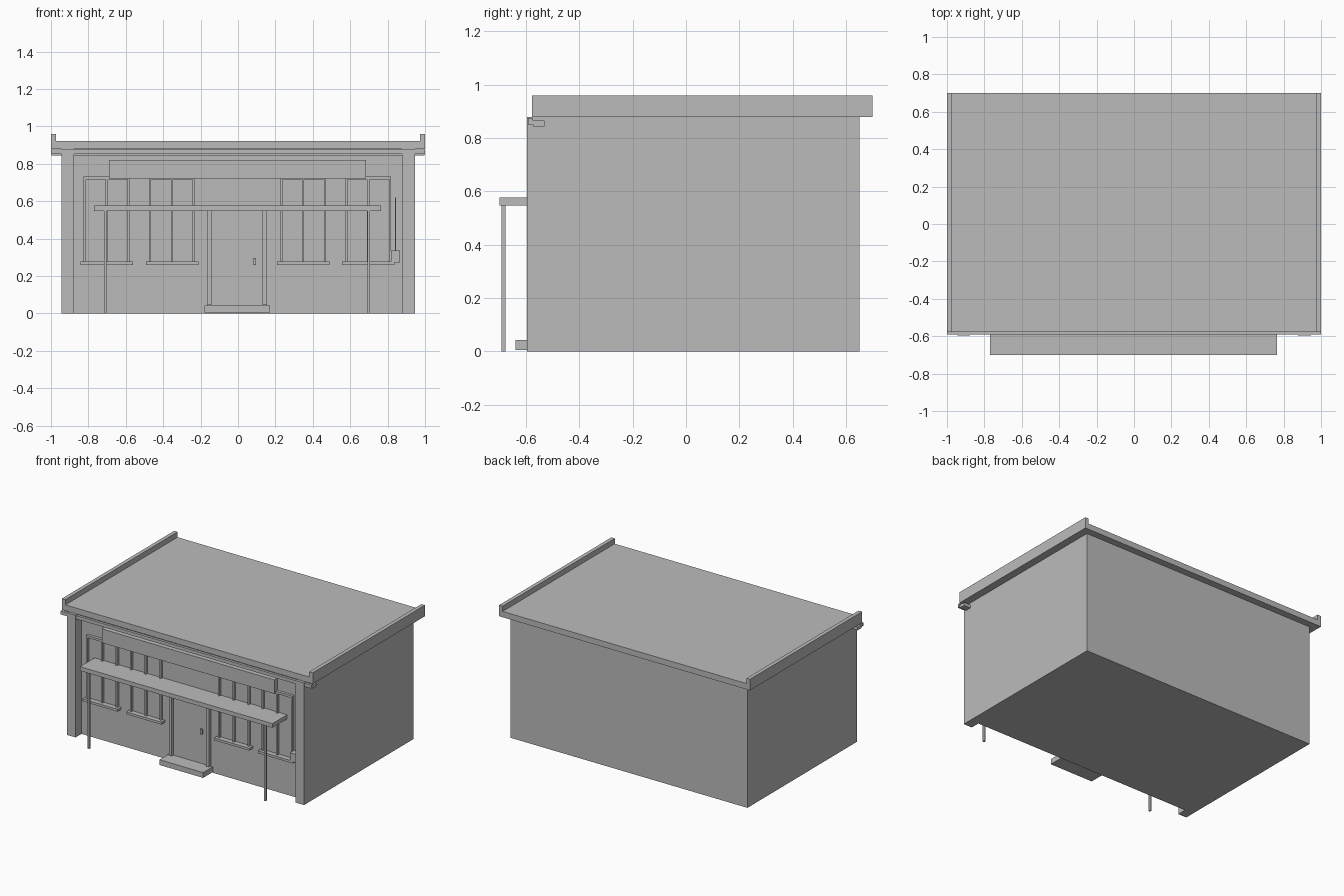
import bpy
import bmesh
from mathutils import Vector

cube = bpy.data.objects.get("Cube")
if cube:
    bpy.data.objects.remove(cube, do_unlink=True)

grey = bpy.data.materials.new("plain_grey")
grey.use_nodes = True
COLOUR = (0.5, 0.5, 0.5, 1)
grey.diffuse_color = COLOUR
grey.node_tree.nodes["Principled BSDF"].inputs["Base Color"].default_value = COLOUR

WALL = -0.53    # front wall plane
EMBED = 0.01    # how far fittings sink into the wall


def make(name, boxes):
    """One object made of boxes, each given as (x range, y range, z range)."""
    bm = bmesh.new()
    for ranges in boxes:
        verts = bmesh.ops.create_cube(bm, size=1)["verts"]
        for v in verts:
            v.co = Vector([(lo + hi) / 2 + c * (hi - lo)
                           for c, (lo, hi) in zip(v.co, ranges)])
    mesh = bpy.data.meshes.new(name)
    bm.to_mesh(mesh)
    bm.free()
    mesh.materials.append(grey)
    obj = bpy.data.objects.new(name, mesh)
    bpy.context.collection.objects.link(obj)
    return obj


def fitting(x, z, depth):
    """Box range standing proud of the front wall by depth."""
    return (x, (WALL - depth, WALL + EMBED), z)


# Building shell and corner piers
make("building_body", [((-0.945, 0.945), (WALL, 0.65), (0, 0.88))])
for name, x in (("right_pier", (-0.945, -0.877)), ("left_pier", (0.877, 0.945))):
    make(name, [(x, (-0.597, WALL), (0, 0.88))])

# Roof, side parapets, gutter and its backing board
make("roof_slab", [((-0.975, 0.975), (-0.577, 0.7), (0.88, 0.922))])
for name, x in (("right_parapet", (-1, -0.972)), ("left_parapet", (0.972, 1))):
    make(name, [(x, (-0.577, 0.7), (0.88, 0.96))])
make("gutter", [((-1, 1), (-0.592, -0.573), (0.852, 0.876))])
make("eaves_board", [((-0.998, 0.998), (-0.573, WALL), (0.843, 0.866))])

# Sign board, left blank
make("sign_board", [fitting((-0.69, 0.685), (0.72, 0.82), 0.035)])

# Canopy on two posts
make("canopy", [((-0.77, 0.765), (-0.7, WALL), (0.548, 0.578))])
for name, x in (("right_post", -0.709), ("left_post", 0.699)):
    make(name, [((x - 0.007, x + 0.007), (-0.692, -0.677), (0, 0.55))])

# Door, jambs, handle and step
make("door", [fitting((-0.145, 0.135), (0.045, 0.548), 0.004)])
make("door_frame", [fitting((x, x + 0.023), (0.045, 0.548), 0.022)
                    for x in (-0.165, 0.132)])
make("door_handle", [fitting((0.081, 0.095), (0.26, 0.297), 0.018)])
make("door_step", [((-0.178, 0.17), (-0.64, WALL), (0.005, 0.043))])

# Windows: frame bars, sill and two panes each
WIDTH, BAR, BOTTOM, TOP = 0.246, 0.012, 0.275, 0.733
for i, x in enumerate((-0.825, -0.476, 0.225, 0.573)):
    uprights = [x, x + WIDTH / 2 - BAR / 2, x + WIDTH - BAR]
    bars = [fitting((u, u + BAR), (BOTTOM, TOP), 0.02) for u in uprights]
    bars.append(fitting((x, x + WIDTH), (TOP - 0.016, TOP), 0.02))
    make(f"window_frame_{i + 1}", bars)
    make(f"window_panes_{i + 1}",
         [fitting((a + BAR, b), (BOTTOM, TOP - 0.016), 0.003)
          for a, b in zip(uprights, uprights[1:])])
    make(f"window_sill_{i + 1}",
         [fitting((x - 0.016, x + WIDTH + 0.018), (0.26, 0.277), 0.04)])

# Meter box with its riser pipe
make("meter_box", [fitting((0.818, 0.867), (0.273, 0.335), 0.045)])
make("meter_pipe", [fitting((0.839, 0.846), (0.335, 0.62), 0.012)])
